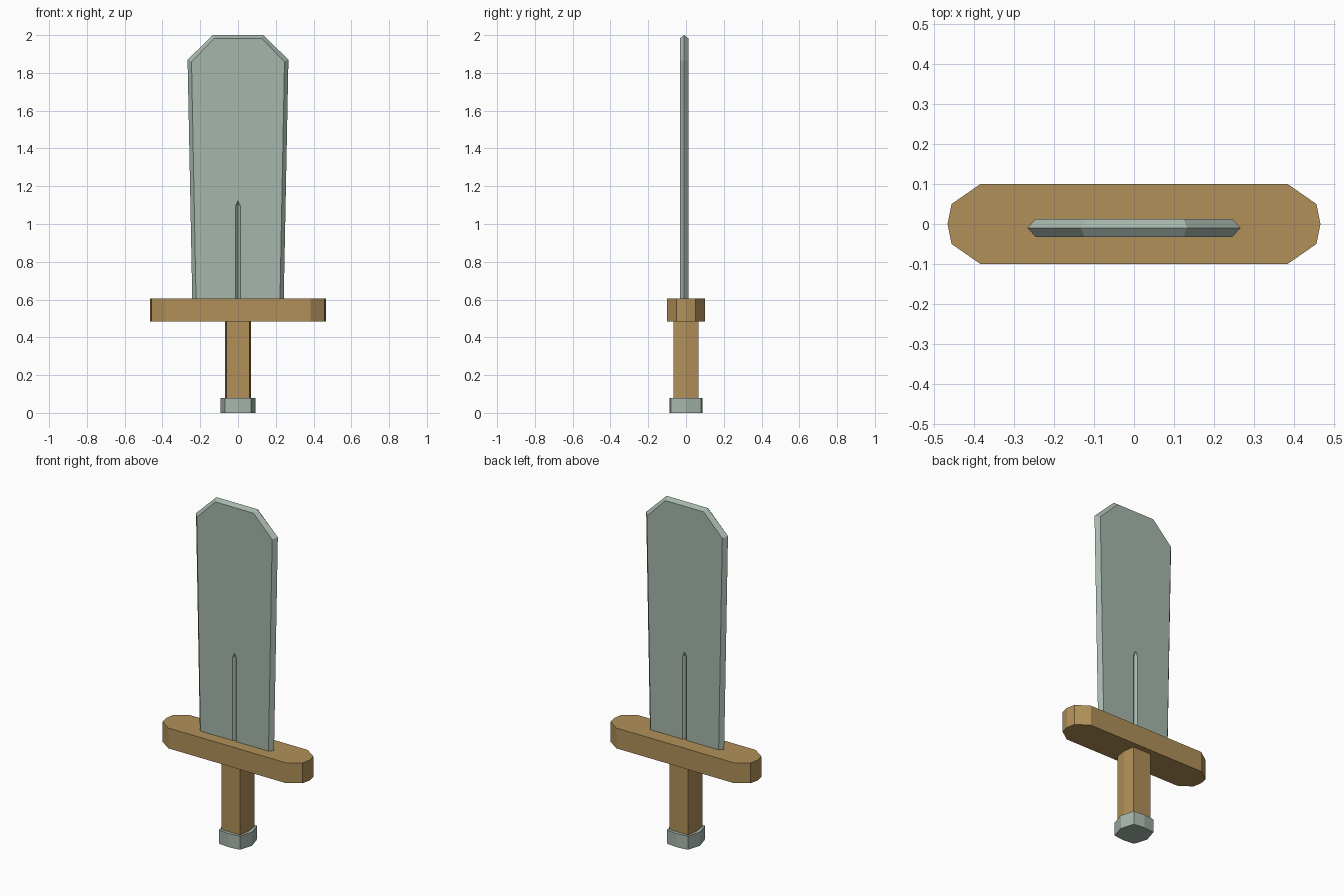
import bpy, bmesh

if "Cube" in bpy.data.objects:
    bpy.data.objects.remove(bpy.data.objects["Cube"])


def material(name, rgb):
    m = bpy.data.materials.new(name)
    m.diffuse_color = (*rgb, 1)
    m.use_nodes = True
    m.node_tree.nodes["Principled BSDF"].inputs["Base Color"].default_value = m.diffuse_color
    return m


steel = material("grey_green_steel", (0.38, 0.47, 0.41))
wood = material("tan_wood", (0.44, 0.28, 0.10))


def loft(name, rings, mat):
    """Closed solid through rings of matching 3D points."""
    bm = bmesh.new()
    vs = [[bm.verts.new(p) for p in ring] for ring in rings]
    n = len(rings[0])
    bm.faces.new(vs[0])
    bm.faces.new(vs[-1])
    for a, b in zip(vs, vs[1:]):
        for i in range(n):
            j = (i + 1) % n
            bm.faces.new((a[i], a[j], b[j], b[i]))
    bmesh.ops.recalc_face_normals(bm, faces=bm.faces)
    me = bpy.data.meshes.new(name)
    bm.to_mesh(me)
    bm.free()
    me.materials.append(mat)
    ob = bpy.data.objects.new(name, me)
    bpy.context.collection.objects.link(ob)
    return ob


def prism(name, quarter, z0, z1, mat):
    """Upright prism; quarter outline (from +x axis to +y) is mirrored on both axes."""
    half = quarter + [(-x, y) for x, y in reversed(quarter) if x > 0]
    full = half + [(x, -y) for x, y in reversed(half) if y > 0]
    return loft(name, [[(x, y, z) for x, y in full] for z in (z0, z1)], mat)


# Handle parts
prism("pommel", [(0.092, 0), (0.068, 0.08), (0, 0.088)], 0, 0.08, steel)
prism("grip", [(0.07, 0), (0.06, 0.067)], 0.08, 0.49, wood)
prism("crossguard", [(0.467, 0), (0.457, 0.05), (0.385, 0.1)], 0.485, 0.605, wood)

# Blade: clipped outline, bevelled from the centre edge to both faces
MID, HALF = -0.01, 0.023


def outline(right, y):
    pts = right + [(-x, z) for x, z in reversed(right)]
    return [(x, y, z) for x, z in pts]


edge = [(0.242, 0.595), (0.267, 1.87), (0.133, 2.0)]
flat = [(0.222, 0.595), (0.246, 1.86), (0.124, 1.983)]
blade = loft("blade", [outline(flat, MID - HALF), outline(edge, MID),
                       outline(flat, MID + HALF)], steel)

# Pointed V grooves on both blade faces
for side, label in ((-1, "front"), (1, "back")):
    y = MID + side * HALF
    rings = [[(0.013 * s, y, z), (0, y + 0.013 * s, z),
              (-0.013 * s, y, z), (0, y - 0.013 * s, z)]
             for s, z in ((1, 0.5), (1, 1.095), (0.05, 1.122))]
    cutter = loft(label + "_groove_cutter", rings, steel)
    cutter.hide_render = True
    cutter.display_type = 'WIRE'
    mod = blade.modifiers.new(label + "_groove", 'BOOLEAN')
    mod.operation = 'DIFFERENCE'
    mod.solver = 'EXACT'
    mod.object = cutter
